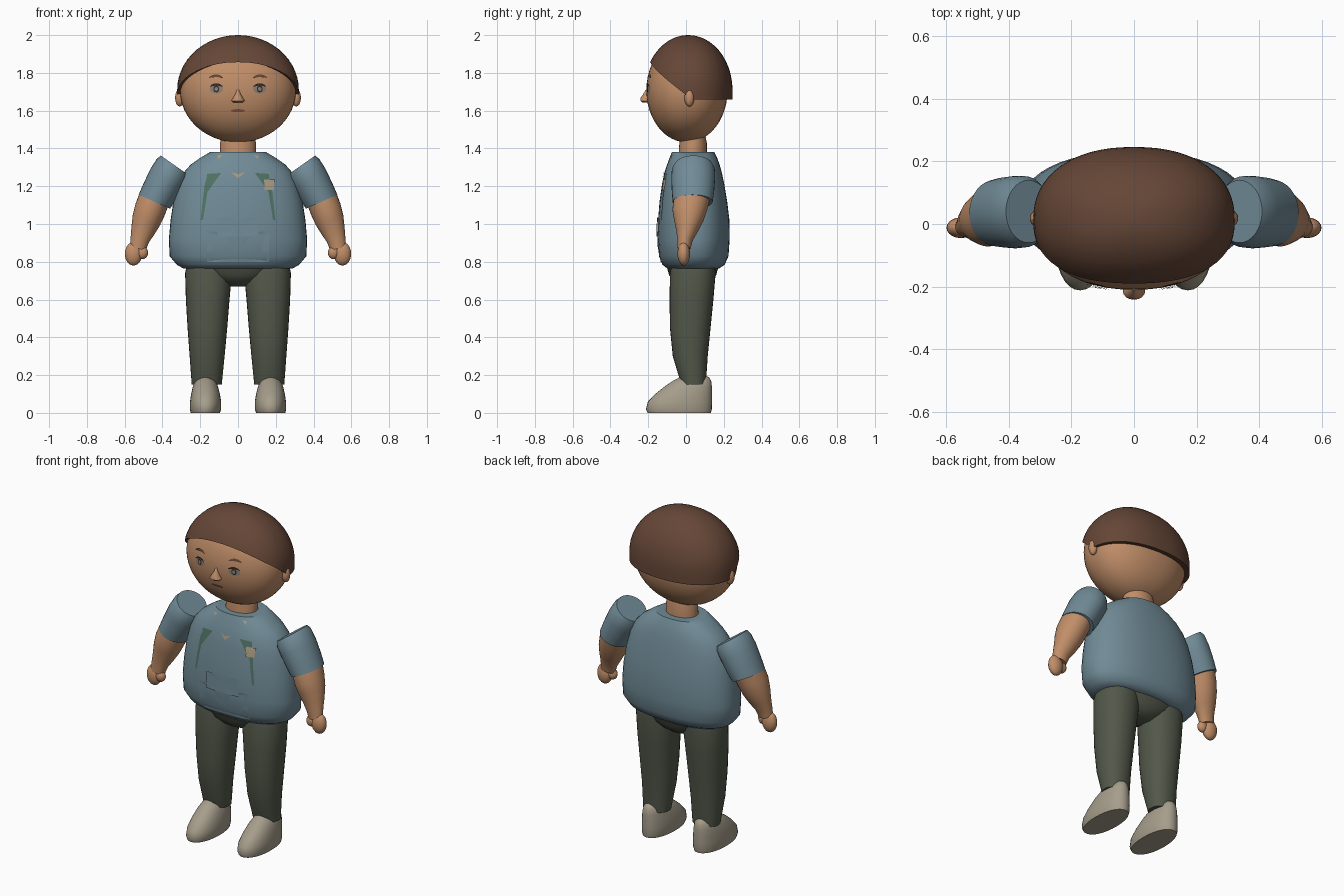
import bpy, bmesh, math
from mathutils import Vector
from mathutils.bvhtree import BVHTree

if "Cube" in bpy.data.objects:
    bpy.data.objects.remove(bpy.data.objects["Cube"])


def material(name, rgb):
    m = bpy.data.materials.new(name)
    m.diffuse_color = (*rgb, 1)
    m.use_nodes = True
    m.node_tree.nodes["Principled BSDF"].inputs["Base Color"].default_value = m.diffuse_color
    return m


SKIN = material("skin", (0.53, 0.27, 0.14))
HAIR = material("brown_hair", (0.13, 0.062, 0.038))
SHIRT = material("blue_grey_cloth", (0.165, 0.26, 0.31))
PANTS = material("olive_cloth", (0.085, 0.097, 0.068))
SHOE = material("stone_grey", (0.38, 0.34, 0.26))
GREEN = material("muted_green", (0.08, 0.17, 0.13))
TAN = material("tan", (0.42, 0.33, 0.22))
EYE = material("eye_grey", (0.26, 0.22, 0.18))
DARK = material("dark_brown", (0.03, 0.018, 0.014))
LIP = material("lip_brown", (0.25, 0.10, 0.06))


def finish(name, bm, mat, mirror=False, angle=40):
    me = bpy.data.meshes.new(name)
    bm.to_mesh(me)
    bm.free()
    me.materials.append(mat)
    me.shade_smooth()
    me.set_sharp_from_angle(angle=math.radians(angle))
    ob = bpy.data.objects.new(name, me)
    bpy.context.collection.objects.link(ob)
    if mirror:
        mod = ob.modifiers.new("mirror", 'MIRROR')
        mod.use_mirror_merge = False
    return ob


def loft(name, rows, mat, mirror=False, angle=40):
    """Join closed point loops and cap both ends."""
    bm = bmesh.new()
    loops = [[bm.verts.new(p) for p in row] for row in rows]
    n = len(loops[0])
    for a, b in zip(loops, loops[1:]):
        for i in range(n):
            j = (i + 1) % n
            bm.faces.new((a[i], a[j], b[j], b[i]))
    bm.faces.new(loops[0][::-1])
    bm.faces.new(loops[-1])
    bmesh.ops.recalc_face_normals(bm, faces=bm.faces)
    return finish(name, bm, mat, mirror, angle)


def rounded(t, p):
    """Unit superellipse point."""
    c, s = math.cos(t), math.sin(t)
    return (math.copysign(abs(c) ** (2 / p), c), math.copysign(abs(s) ** (2 / p), s))


def ring(c, rx, ry, tilt=0, p=2, n=32):
    a = math.radians(tilt)
    pts = []
    for i in range(n):
        u, v = rounded(math.tau * i / n, p)
        pts.append(Vector(c) + Vector((rx * u * math.cos(a), ry * v, rx * u * math.sin(a))))
    return pts


def level(z, x0, x1, y0, y1, p=2, n=32):
    """Horizontal ring filling a rectangle."""
    return ring(((x0 + x1) / 2, (y0 + y1) / 2, z), (x1 - x0) / 2, (y1 - y0) / 2, 0, p, n)


def ellipsoid(name, c, r, mat, mirror=False, p=2, n=32, steps=16):
    rows = []
    for k in range(steps + 1):
        lat = math.pi * (k / steps - 0.5) * 0.985
        rows.append(ring((c[0], c[1], c[2] + r[2] * math.sin(lat)),
                         r[0] * math.cos(lat), r[1] * math.cos(lat), 0, p, n))
    return loft(name, rows, mat, mirror)


def decal(name, base, outline, mat, off=0.004, mirror=False):
    """Thin plate laid on the front of a base part, from (x, z) points."""
    me = base.data
    tree = BVHTree.FromPolygons([v.co for v in me.vertices], [list(f.vertices) for f in me.polygons])

    def put(x, z):
        hit = tree.ray_cast(Vector((x, -1, z)), Vector((0, 1, 0)))[0]
        return bm.verts.new((x, (hit.y if hit else 0) - off, z))
    bm = bmesh.new()
    pts = []
    for (xa, za), (xb, zb) in zip(outline, outline[1:] + outline[:1]):
        k = max(1, int(math.hypot(xb - xa, zb - za) / 0.03))
        pts += [(xa + (xb - xa) * i / k, za + (zb - za) * i / k) for i in range(k)]
    mid = put(sum(p[0] for p in pts) / len(pts), sum(p[1] for p in pts) / len(pts))
    vs = [put(*p) for p in pts]
    for a, b in zip(vs, vs[1:] + vs[:1]):
        f = bm.faces.new((mid, a, b))
        f.normal_update()
        if f.normal.y > 0:
            f.normal_flip()
    return finish(name, bm, mat, mirror)


def oval(x, z, rx, rz, bend=0, n=20):
    pts = []
    for i in range(n):
        t = math.tau * i / n
        c, s = math.cos(t), math.sin(t)
        pts.append((x + rx * c, z + rz * s - bend * c * c))
    return pts


def rect(x0, x1, z0, z1):
    return [(x0, z0), (x1, z0), (x1, z1), (x0, z1)]


# Head, ears, nose and neck
head = ellipsoid("head", (0, 0.005, 1.708), (0.307, 0.215, 0.276), SKIN, p=2.2, n=48, steps=24)
ellipsoid("ear", (0.309, 0.018, 1.668), (0.024, 0.026, 0.046), SKIN, True, n=16, steps=10)
loft("nose", [level(1.642, -0.022, 0.022, -0.23, -0.19, n=16),
              level(1.652, -0.036, 0.036, -0.242, -0.185, n=16),
              level(1.668, -0.026, 0.026, -0.24, -0.185, n=16),
              level(1.69, -0.013, 0.013, -0.225, -0.19, n=16),
              level(1.712, -0.007, 0.007, -0.212, -0.195, n=16)], SKIN)
loft("neck", [level(1.35, -0.095, 0.095, -0.04, 0.11),
              level(1.43, -0.095, 0.095, -0.035, 0.11),
              level(1.48, -0.085, 0.085, -0.03, 0.10)], SKIN)

# Hair cap: hairline slopes from the forehead down to the ears
N, STEPS, CY, CZ, RZ = 64, 14, 0.012, 1.71, 0.29
hair_rows = [[] for _ in range(STEPS + 2)]
for i in range(N):
    u, v = rounded(math.tau * i / N, 2.25)
    x, y = 0.322 * u, 0.234 * v
    z0 = 1.66 + 0.78 * max(0, 0.03 - (y + CY))
    lat0 = math.asin((z0 - CZ) / RZ)
    for k in range(STEPS + 1):
        lat = lat0 + (math.pi / 2 * 0.985 - lat0) * k / STEPS
        c = math.cos(max(lat, 0))
        if k == 0:
            hair_rows[0].append((x * c * 0.9, y * c * 0.9 + CY, z0 + 0.004))
        hair_rows[k + 1].append((x * c, y * c + CY, CZ + RZ * math.sin(lat)))
loft("hair", hair_rows, HAIR)

# Face details
decal("eye", head, oval(0.115, 1.715, 0.035, 0.024), EYE, 0.004, True)
decal("iris", head, oval(0.115, 1.715, 0.015, 0.018), DARK, 0.006, True)
decal("pupil_rim", head, oval(0.115, 1.715, 0.009, 0.011), EYE, 0.008, True)
decal("upper_eyelid", head, oval(0.115, 1.741, 0.036, 0.004, 0.014), DARK, 0.007, True)
decal("eyebrow", head, oval(0.117, 1.785, 0.038, 0.007, 0.011), HAIR, 0.006, True)
decal("mouth", head, oval(0, 1.60, 0.038, 0.008), LIP, 0.005)

# Shirt body: z, half width, front, back
body = [(0.765, 0.29, -0.10, 0.175), (0.785, 0.325, -0.125, 0.205), (0.83, 0.362, -0.143, 0.225),
        (0.92, 0.366, -0.15, 0.231), (1.02, 0.357, -0.148, 0.23), (1.12, 0.342, -0.14, 0.218),
        (1.21, 0.318, -0.127, 0.203), (1.27, 0.29, -0.115, 0.19), (1.315, 0.25, -0.1, 0.178),
        (1.35, 0.2, -0.087, 0.165), (1.38, 0.15, -0.075, 0.15)]
torso = loft("shirt_body", [level(z, -w, w, f, b, 2.3, 48) for z, w, f, b in body], SHIRT)

# Sleeves and arms
loft("sleeve", [ring((0.443, 0.035, 1.118), 0.091, 0.106, 24),
                ring((0.415, 0.037, 1.17), 0.096, 0.112, 27),
                ring((0.378, 0.038, 1.24), 0.1, 0.116, 31),
                ring((0.35, 0.039, 1.288), 0.098, 0.114, 34),
                ring((0.337, 0.04, 1.312), 0.088, 0.1, 35)], SHIRT, True)
loft("forearm", [ring((0.53, -0.01, 0.87), 0.043, 0.034, 12),
                 ring((0.52, -0.005, 0.915), 0.05, 0.041, 14),
                 ring((0.503, 0.007, 0.965), 0.064, 0.058, 17),
                 ring((0.485, 0.015, 1.02), 0.077, 0.078, 20),
                 ring((0.466, 0.02, 1.075), 0.083, 0.092, 22),
                 ring((0.445, 0.03, 1.13), 0.083, 0.096, 24)], SKIN, True)
ellipsoid("hand", (0.553, -0.012, 0.842), (0.046, 0.033, 0.062), SKIN, True, n=20, steps=12)
ellipsoid("thumb", (0.506, -0.018, 0.848), (0.03, 0.025, 0.034), SKIN, True, n=16, steps=10)

# Trousers
loft("trouser_seat", [level(0.67, -0.06, 0.06, -0.01, 0.10),
                      level(0.695, -0.13, 0.13, -0.06, 0.135),
                      level(0.73, -0.215, 0.215, -0.09, 0.16),
                      level(0.785, -0.28, 0.28, -0.105, 0.175)], PANTS)
loft("trouser_leg", [level(0.15, 0.086, 0.245, -0.025, 0.105, 2.2),
                     level(0.30, 0.071, 0.256, -0.07, 0.115, 2.2),
                     level(0.45, 0.057, 0.267, -0.085, 0.13, 2.2),
                     level(0.60, 0.045, 0.276, -0.087, 0.145, 2.2),
                     level(0.74, 0.032, 0.28, -0.085, 0.157, 2.2),
                     level(0.768, 0.035, 0.274, -0.08, 0.155, 2.2)], PANTS, True)

# Shoes
shoe = [(0, 0.095, 0.25, -0.203, 0.132), (0.02, 0.089, 0.255, -0.212, 0.137),
        (0.06, 0.089, 0.254, -0.202, 0.138), (0.10, 0.096, 0.248, -0.163, 0.138),
        (0.14, 0.106, 0.239, -0.113, 0.137), (0.17, 0.118, 0.226, -0.068, 0.133),
        (0.188, 0.136, 0.209, -0.035, 0.122), (0.197, 0.155, 0.19, -0.01, 0.105)]
loft("shoe", [level(*s, 2.15) for s in shoe], SHOE, True)

# Shirt details
decal("lower_panel", torso, rect(-0.165, 0.165, 0.80, 0.96), SHIRT, 0.003)
decal("front_pocket", torso, rect(-0.108, 0.108, 0.935, 1.035), SHIRT, 0.007)
decal("green_trim", torso, [(0.09, 1.27), (0.165, 1.265), (0.168, 1.16)], GREEN, 0.004, True)
decal("green_strip", torso, [(0.165, 1.25), (0.178, 1.2), (0.198, 1.02), (0.186, 1.02), (0.16, 1.18)],
      GREEN, 0.003, True)
decal("collar_point", torso, [(-0.037, 1.275), (0, 1.264), (0.037, 1.275), (0, 1.242)], TAN, 0.005)
decal("collar_tip", torso, [(0.085, 1.365), (0.108, 1.362), (0.105, 1.345)], TAN, 0.004, True)
decal("badge", torso, rect(0.14, 0.19, 1.18, 1.228), TAN, 0.008)
decal("badge_clip", torso, rect(0.137, 0.195, 1.222, 1.236), TAN, 0.0095)
